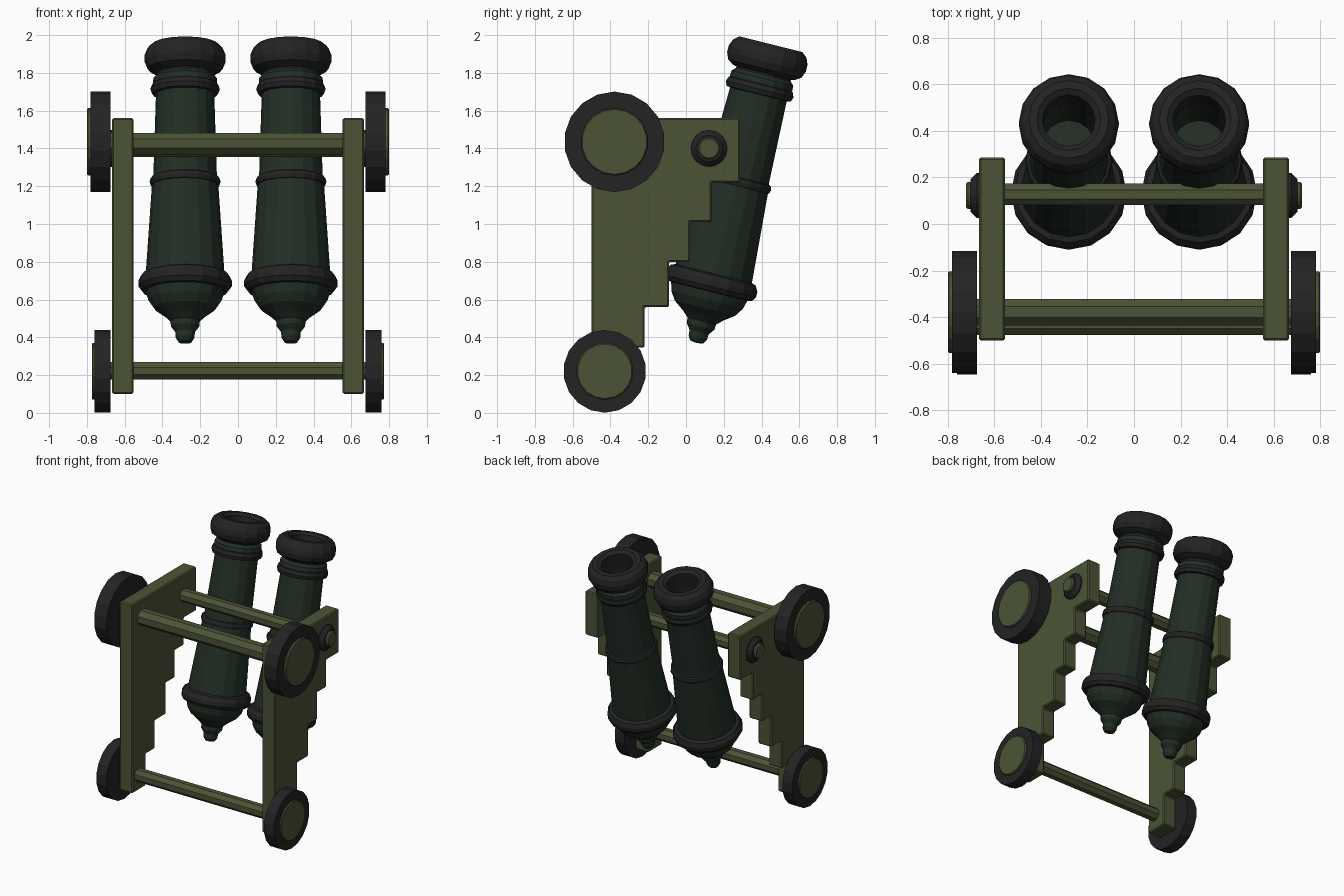
import bpy, bmesh, math
from mathutils import Matrix, Vector

if "Cube" in bpy.data.objects:
    bpy.data.objects.remove(bpy.data.objects["Cube"])

def mat(name, c):
    m = bpy.data.materials.new(name)
    m.diffuse_color = (*c, 1)
    m.use_nodes = True
    m.node_tree.nodes["Principled BSDF"].inputs["Base Color"].default_value = m.diffuse_color
    return m

OLIVE = mat("olive_wood", (0.072, 0.088, 0.037))
GREEN = mat("dark_green_metal", (0.016, 0.027, 0.018))
BLACK = mat("black_iron", (0.017, 0.017, 0.018))

def finish(bm, name, material):
    bmesh.ops.recalc_face_normals(bm, faces=bm.faces)
    me = bpy.data.meshes.new(name)
    bm.to_mesh(me)
    bm.free()
    me.materials.append(material)
    ob = bpy.data.objects.new(name, me)
    bpy.context.collection.objects.link(ob)
    return ob

def lathe(name, profile, material, matrix, sides=16, phase=0.0):
    """Revolve (radius, height) points around local z; a zero radius closes an end."""
    bm = bmesh.new()
    rings = []
    for r, h in profile:
        if r == 0:
            rings.append([bm.verts.new((0, 0, h))])
        else:
            angles = [2 * math.pi * (i + phase) / sides for i in range(sides)]
            rings.append([bm.verts.new((r * math.cos(a), r * math.sin(a), h)) for a in angles])
    pairs = list(zip(rings, rings[1:]))
    if profile[0][0] and profile[-1][0]:
        pairs.append((rings[-1], rings[0]))      # closed band
    for a, b in pairs:
        for i in range(sides):
            j = (i + 1) % sides
            if len(a) == 1:
                bm.faces.new((a[0], b[i], b[j]))
            elif len(b) == 1:
                bm.faces.new((a[i], a[j], b[0]))
            else:
                bm.faces.new((a[i], a[j], b[j], b[i]))
    bm.transform(matrix)
    return finish(bm, name, material)

def along_x(side, y, z):
    return Matrix.Translation((0, y, z)) @ Matrix.Rotation(side * math.pi / 2, 4, 'Y')

def disc(r, a, b, bev=0.0):
    return [(0, a), (r, a), (r, b - bev), (r - bev, b), (0, b)] if bev else [(0, a), (r, a), (r, b), (0, b)]

# Barrel profiles: radius, distance from the knob tip
body = [(0, 0), (0.035, 0.005), (0.05, 0.03), (0.052, 0.06), (0.075, 0.09), (0.078, 0.12),
        (0.11, 0.15), (0.165, 0.19), (0.195, 0.235), (0.21, 0.29), (0.207, 0.40), (0.176, 0.86),
        (0.168, 0.92), (0.154, 1.37), (0.17, 1.42), (0.168, 1.445), (0.148, 1.465),
        (0.15, 1.52), (0, 1.52)]
body[-2:] = [(0.155, 1.50), (0.12, 1.50), (0.115, 1.15), (0, 1.15)]
base_ring = [(0.19, 0.28), (0.23, 0.285), (0.248, 0.31), (0.248, 0.34), (0.232, 0.37), (0.19, 0.385)]
mid_ring = [(0.16, 0.855), (0.182, 0.86), (0.188, 0.88), (0.182, 0.90), (0.16, 0.91)]
neck_ring = [(0.14, 1.355), (0.175, 1.36), (0.184, 1.385), (0.175, 1.41), (0.14, 1.42)]
muzzle = [(0.12, 1.47), (0.165, 1.475), (0.2, 1.497), (0.215, 1.535), (0.215, 1.57), (0.2, 1.607),
          (0.172, 1.63), (0.138, 1.63), (0.113, 1.612), (0.113, 1.47)]

TILT = Matrix.Rotation(-math.radians(14), 4, 'X')
for s, side in ((1, "right"), (-1, "left")):
    # Tilted barrels with their rings
    m = Matrix.Translation((s * 0.28, 0.055, 0.37)) @ TILT
    lathe(f"barrel_{side}", body, GREEN, m)
    for nm, prof in (("base_ring", base_ring), ("middle_ring", mid_ring),
                     ("neck_ring", neck_ring), ("muzzle", muzzle)):
        lathe(f"{nm}_{side}", prof, BLACK, m)

    # Stepped side plate
    outline = [(-0.5, 0.1), (-0.33, 0.1), (-0.33, 0.345), (-0.22, 0.345), (-0.22, 0.56),
               (-0.09, 0.56), (-0.09, 0.80), (0.02, 0.80), (0.02, 1.01), (0.135, 1.01),
               (0.135, 1.22), (0.285, 1.22), (0.285, 1.56), (-0.5, 1.56)]
    bm = bmesh.new()
    f = bm.faces.new([bm.verts.new((s * 0.554, y, z)) for y, z in outline])
    ext = bmesh.ops.extrude_face_region(bm, geom=[f])
    vs = [v for v in ext["geom"] if isinstance(v, bmesh.types.BMVert)]
    bmesh.ops.translate(bm, verts=vs, vec=Vector((s * 0.112, 0, 0)))
    plate = finish(bm, f"side_plate_{side}", OLIVE)
    bev = plate.modifiers.new("bevel", 'BEVEL')
    bev.width = 0.008
    bev.segments = 1

    # Wheels with hub plates
    for nm, y, z, r, hub, x1, x2 in (("front_wheel", -0.379, 1.435, 0.266, 0.178, 0.782, 0.80),
                                     ("rear_wheel", -0.43, 0.22, 0.219, 0.15, 0.76, 0.774)):
        w = along_x(s, y, z)
        lathe(f"{nm}_{side}", disc(r, 0.675, x1), BLACK, w, 18)
        lathe(f"{nm}_hub_{side}", disc(hub, x1 - 0.01, x2, 0.006), OLIVE, w, 18)

    # Pivot boss and cap on the outside of the plate
    w = along_x(s, 0.122, 1.40)
    lathe(f"pivot_boss_{side}", [(0, 0.65), (0.097, 0.65), (0.097, 0.675), (0.07, 0.702), (0, 0.702)], BLACK, w)
    lathe(f"pivot_cap_{side}", disc(0.058, 0.69, 0.722, 0.008), OLIVE, w)

# Cross bars
for nm, y, z, r, x in (("front_axle", -0.379, 1.425, 0.062, 0.70), ("rear_axle", -0.43, 0.222, 0.05, 0.70),
                       ("pivot_bar", 0.127, 1.40, 0.05, 0.66)):
    lathe(nm, disc(r, -x, x), OLIVE, along_x(1, y, z), 8, 0.5)
